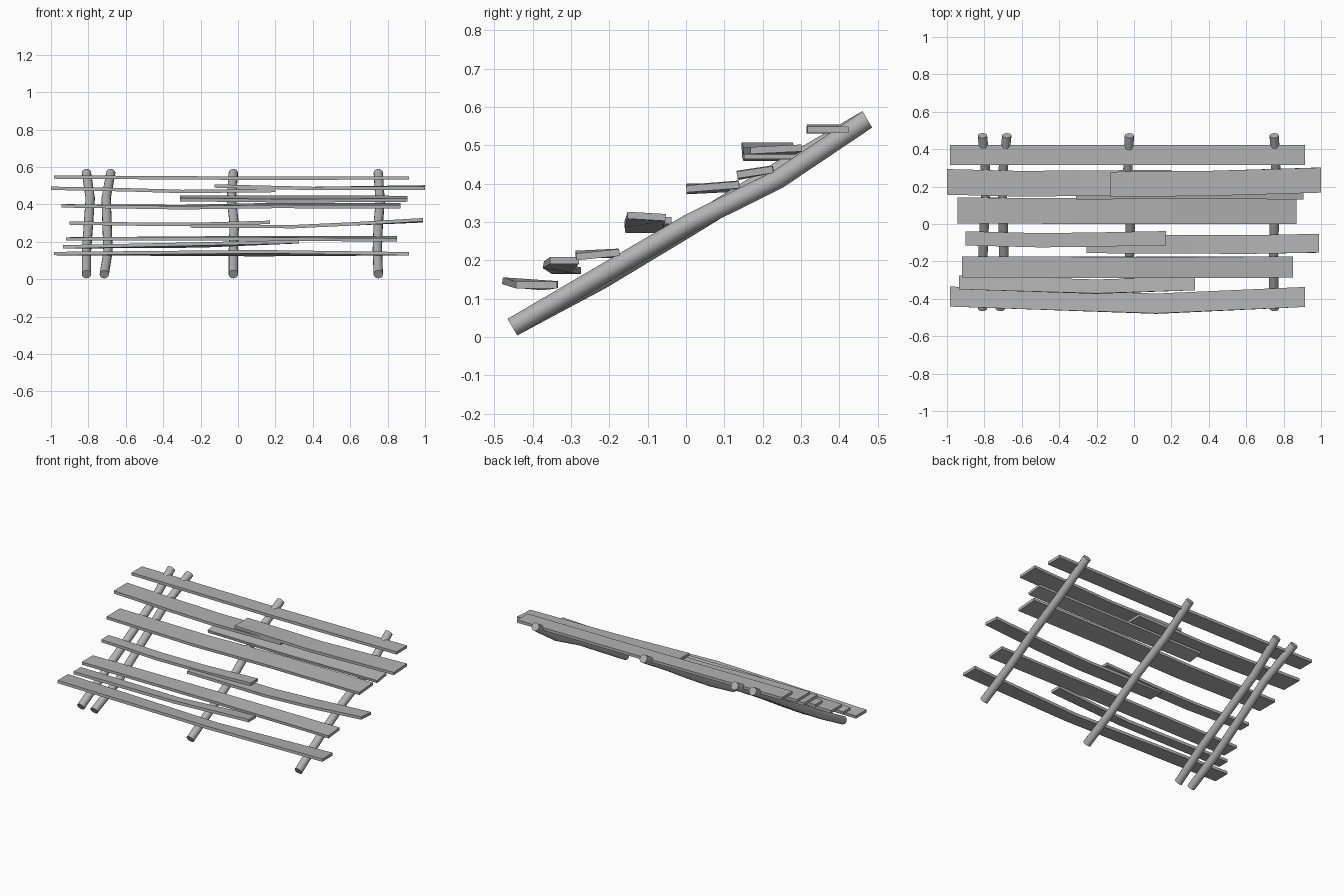
import bpy
import bmesh
import math
from mathutils import Vector

cube = bpy.data.objects.get("Cube")
if cube:
    bpy.data.objects.remove(cube, do_unlink=True)

# Weathered grey for every part
grey = bpy.data.materials.new("weathered_grey")
grey.use_nodes = True
colour = (0.45, 0.45, 0.45, 1)
grey.diffuse_color = colour
grey.node_tree.nodes["Principled BSDF"].inputs["Base Color"].default_value = colour


def loft(name, rings, smooth=False):
    """Skin a closed solid through matching rings of points."""
    bm = bmesh.new()
    rows = [[bm.verts.new(p) for p in ring] for ring in rings]
    n = len(rows[0])
    for a, b in zip(rows, rows[1:]):
        for i in range(n):
            j = (i + 1) % n
            bm.faces.new((a[i], a[j], b[j], b[i]))
    bm.faces.new(rows[0])
    bm.faces.new(rows[-1])
    bmesh.ops.recalc_face_normals(bm, faces=bm.faces)
    mesh = bpy.data.meshes.new(name)
    bm.to_mesh(mesh)
    bm.free()
    obj = bpy.data.objects.new(name, mesh)
    bpy.context.collection.objects.link(obj)
    mesh.materials.append(grey)
    if smooth:
        bpy.ops.object.select_all(action='DESELECT')
        obj.select_set(True)
        bpy.context.view_layer.objects.active = obj
        bpy.ops.object.shade_smooth_by_angle(angle=math.radians(40))


def plank(name, width, path, rolls=None, thick=0.018):
    """Sawn board along x; each station has its own roll about x."""
    rolls = rolls or [0] * len(path)
    rings = []
    for point, roll in zip(path, rolls):
        c, s = math.cos(roll), math.sin(roll)
        ring = []
        for u, v in ((-1, -1), (1, -1), (1, 1), (-1, 1)):
            y, z = u * width / 2, v * thick / 2
            ring.append(Vector(point) + Vector((0, y * c - z * s, y * s + z * c)))
        rings.append(ring)
    loft(name, rings)


def pole(name, xs, sags, radius=0.025, sides=16):
    """Sloping round pole with a slight wander in x and sag in z."""
    low, high = Vector((0, -0.453, 0.026)), Vector((0, 0.473, 0.568))
    axis = (high - low).normalized()
    side = Vector((1, 0, 0))
    up = side.cross(axis)
    rings = []
    for i, (x, sag) in enumerate(zip(xs, sags)):
        centre = low.lerp(high, i / (len(xs) - 1)) + Vector((x, 0, -sag))
        angles = [math.tau * k / sides for k in range(sides)]
        rings.append([centre + radius * (side * math.cos(a) + up * math.sin(a))
                      for a in angles])
    loft(name, rings, smooth=True)


# Sloping poles
early_sag = (0, 0.012, 0.008, 0, 0)
late_sag = (0, 0, 0, 0.02, 0)
pole("right_outer_pole", (-0.81, -0.81, -0.8, -0.79, -0.81), early_sag)
pole("right_inner_pole", (-0.715, -0.695, -0.7, -0.705, -0.68), early_sag)
pole("middle_pole", (-0.025, -0.025, -0.02, -0.035, -0.025), early_sag)
pole("left_pole", (0.75, 0.745, 0.75, 0.76, 0.75), late_sag)

# Boards from the top of the slope to the bottom
plank("top_board", 0.107, [(-0.985, 0.37, 0.546), (0, 0.368, 0.54), (0.915, 0.37, 0.541)])
plank("upper_right_board", 0.137,
      [(-1, 0.225, 0.486), (-0.6, 0.215, 0.478), (-0.3, 0.218, 0.469), (0.2, 0.22, 0.474)])
plank("upper_left_board", 0.134,
      [(-0.125, 0.212, 0.498), (0.4, 0.217, 0.485), (1, 0.235, 0.49)], (0, 0, 0.05))
plank("under_board", 0.095, [(-0.31, 0.18, 0.432), (0.3, 0.182, 0.428), (0.905, 0.18, 0.43)],
      (0.15, 0.2, 0.15))
plank("middle_board", 0.138,
      [(-0.945, 0.072, 0.392), (-0.3, 0.07, 0.385), (0.2, 0.07, 0.394), (0.87, 0.07, 0.392)],
      (0, 0.05, 0.08, 0.08))
plank("centre_right_board", 0.076,
      [(-0.9, -0.077, 0.3), (-0.5, -0.087, 0.294), (-0.2, -0.083, 0.294), (0.17, -0.076, 0.304)])
plank("centre_left_board", 0.1,
      [(-0.255, -0.106, 0.284), (0.3, -0.108, 0.281), (0.6, -0.11, 0.295), (0.99, -0.103, 0.315)],
      (0, 0, 0, -0.06))
plank("lower_board", 0.113, [(-0.92, -0.23, 0.215), (0, -0.232, 0.219), (0.85, -0.23, 0.215)],
      (0, 0.05, 0.1))
plank("lower_short_board", 0.075,
      [(-0.935, -0.312, 0.173), (-0.2, -0.335, 0.183), (0.325, -0.317, 0.2)], (0, -0.15, 0))
plank("bottom_board", 0.107,
      [(-0.985, -0.388, 0.137), (0.12, -0.426, 0.139), (0.915, -0.39, 0.136)], (0, -0.15, 0))
